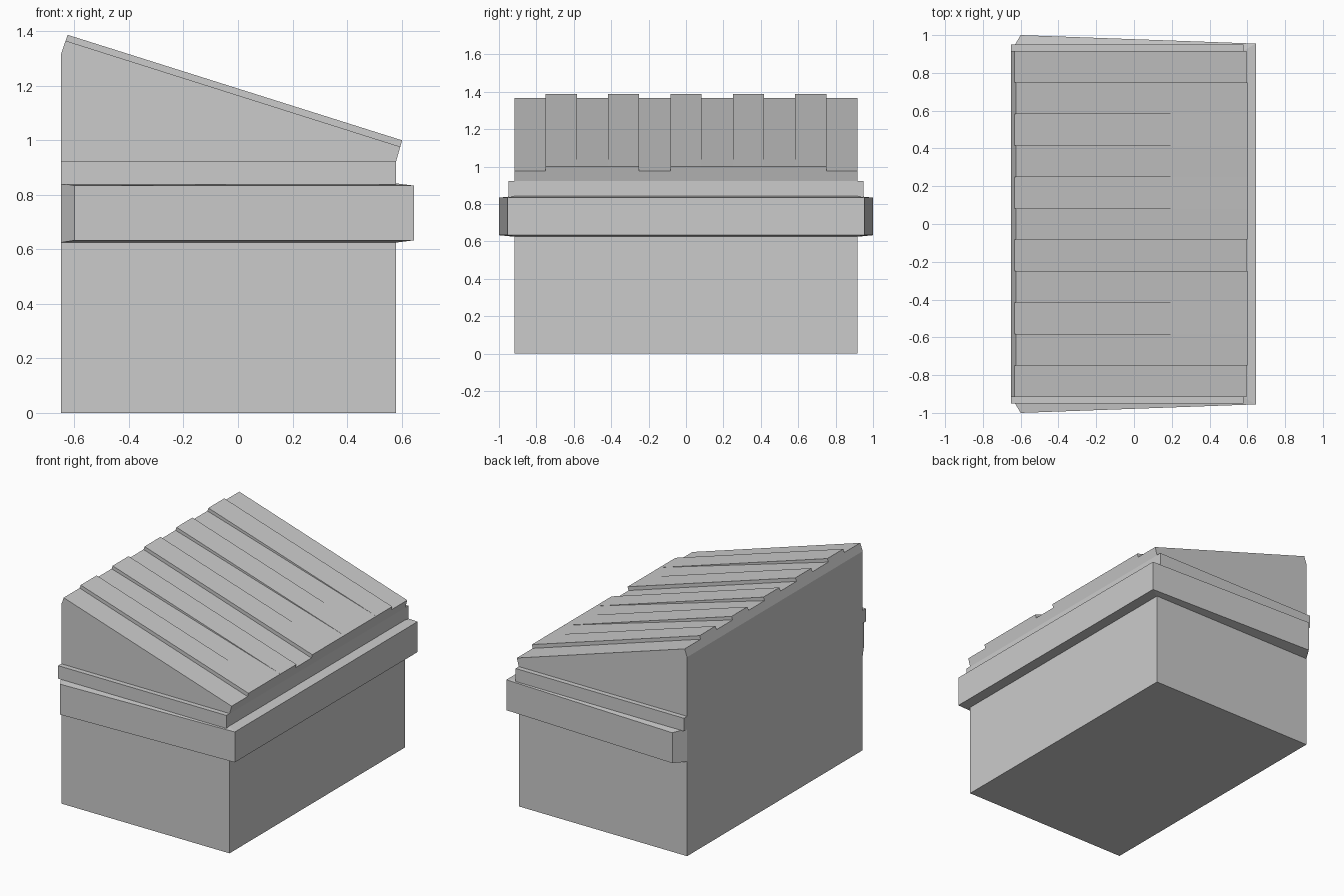
import bpy, bmesh
from mathutils import Vector

if "Cube" in bpy.data.objects:
    bpy.data.objects.remove(bpy.data.objects["Cube"])


def finish(name, bm):
    bmesh.ops.remove_doubles(bm, verts=bm.verts, dist=0.0005)
    bmesh.ops.dissolve_limit(bm, angle_limit=0.01, verts=bm.verts, edges=bm.edges)
    bmesh.ops.recalc_face_normals(bm, faces=bm.faces)
    mesh = bpy.data.meshes.new(name)
    bm.to_mesh(mesh)
    bm.free()
    obj = bpy.data.objects.new(name, mesh)
    bpy.context.collection.objects.link(obj)
    return obj


def face(bm, pts):
    # skips repeated points so tapered steps become triangles
    unique = []
    for p in pts:
        if all((Vector(p) - Vector(q)).length > 0.001 for q in unique):
            unique.append(p)
    if len(unique) > 2:
        bm.faces.new([bm.verts.new(p) for p in unique])


W = 0.917            # half depth of the body
LEFT, RIGHT = -0.65, 0.58

# Body with ribbed sloping roof: 11 strips alternating low and raised
back, ridge = Vector((LEFT, 1.315)), Vector((-0.625, 1.387))
wall, eave = Vector((RIGHT, 0.922)), Vector((0.602, 1.0))
ridge_low, eave_low = back.lerp(ridge, 0.7), wall.lerp(eave, 0.7)
low_eaves = (0, 4, 10)   # the other grooves run out flush at the eave


def section(i):
    raised = i % 2
    return [Vector((LEFT, 0)), back, ridge if raised else ridge_low,
            eave_low if i in low_eaves else eave, wall, Vector((RIGHT, 0))]


def at(p, y):
    return (p.x, y, p.y)


bm = bmesh.new()
step = 2 * W / 11
for i in range(11):
    y0, y1 = -W + i * step, -W + (i + 1) * step
    s = section(i)
    for a, b in zip(s, s[1:] + s[:1]):
        face(bm, [at(a, y0), at(b, y0), at(b, y1), at(a, y1)])
    if i < 10:       # riser to the next strip
        n = section(i + 1)
        face(bm, [at(s[2], y1), at(s[3], y1), at(n[3], y1), at(n[2], y1)])
for i, y in ((0, -W), (10, W)):
    face(bm, [at(p, y) for p in section(i)])
finish("body_and_ribbed_roof", bm)

# Wide band wrapping three sides, tapering to the flush left wall
half = [(LEFT, W), (-0.6, 1.0), (0.645, 0.955)]
inner_half = [(LEFT, W), (-0.6, W), (RIGHT, W)]
mirror = lambda pts: pts + [(x, -y) for x, y in reversed(pts)]
outer, inner = mirror(half), mirror(inner_half)


def ring(pts, z, z_end):
    last = len(pts) - 1
    return [(x, y, z_end if k in (0, last) else z) for k, (x, y) in enumerate(pts)]


loops = [ring(inner, 0.842, 0.842), ring(outer, 0.834, 0.842),
         ring(outer, 0.633, 0.625), ring(inner, 0.625, 0.625)]
bm = bmesh.new()
for la, lb in zip(loops, loops[1:]):
    for k in range(len(outer) - 1):
        face(bm, [la[k], la[k + 1], lb[k + 1], lb[k]])
finish("wide_band", bm)

# Narrow rails above the band on the front and back
for name, s in (("front_rail", -1), ("back_rail", 1)):
    bm = bmesh.new()
    bmesh.ops.create_cube(bm, size=1)
    for v in bm.verts:
        v.co.x = LEFT if v.co.x < 0 else RIGHT
        v.co.y = s * (W if v.co.y < 0 else 0.95)
        v.co.z = 0.838 if v.co.z < 0 else 0.924
    finish(name, bm)
